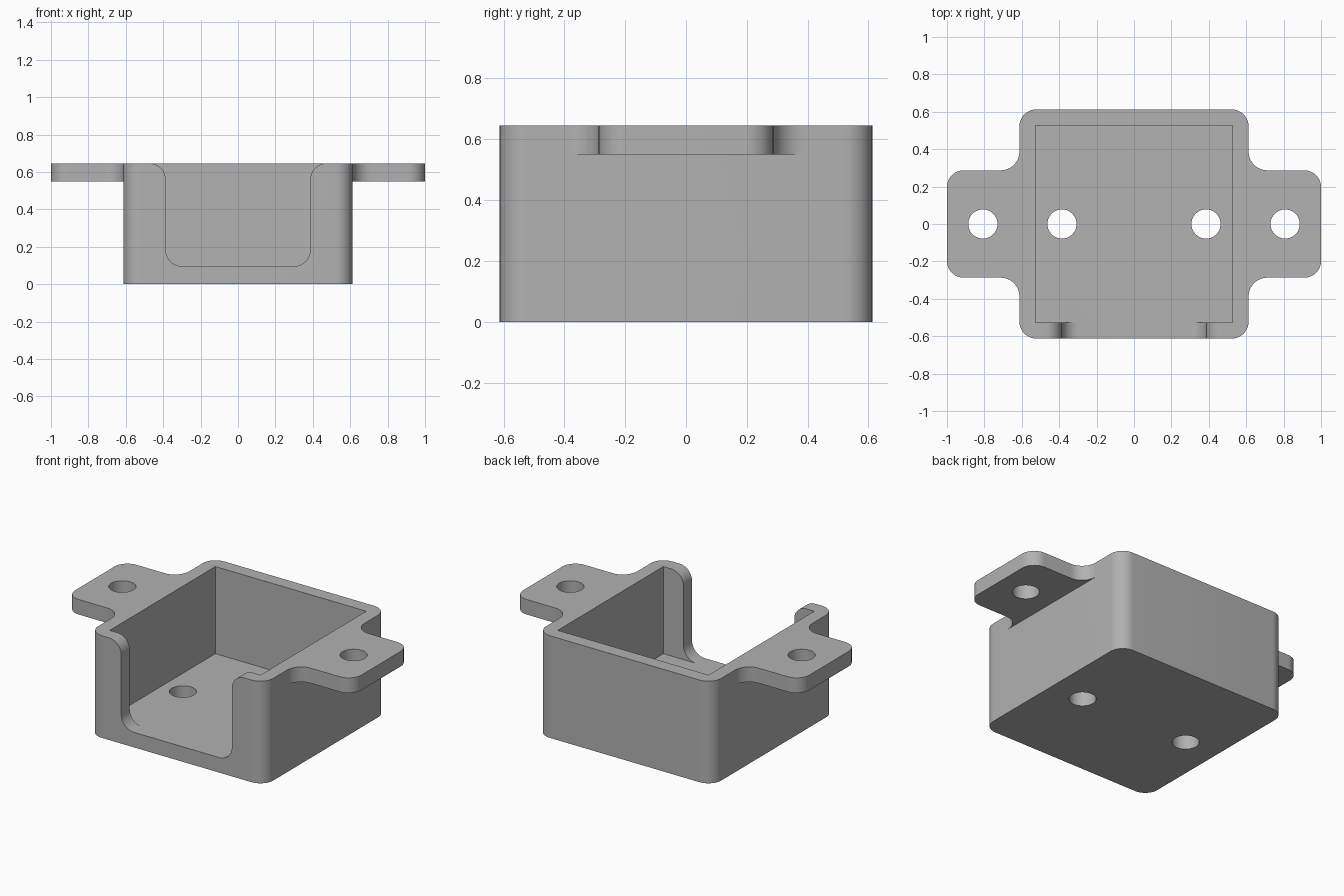
import bpy, bmesh, math
from mathutils import Vector

if "Cube" in bpy.data.objects:
    bpy.data.objects.remove(bpy.data.objects["Cube"])

TOP, FLOOR, HALF, INNER = 0.645, 0.095, 0.6125, 0.527

grey = bpy.data.materials.new("light grey")
grey.diffuse_color = (0.445, 0.445, 0.445, 1)
grey.use_nodes = True
grey.node_tree.nodes["Principled BSDF"].inputs["Base Color"].default_value = grey.diffuse_color


def rounded(points, steps=12):
    """Closed outline from (u, v, radius) corners, each filleted by its radius."""
    out = []
    for i, (u, v, r) in enumerate(points):
        p = Vector((u, v))
        a = (Vector(points[i - 1][:2]) - p).normalized()
        b = (Vector(points[(i + 1) % len(points)][:2]) - p).normalized()
        if r == 0:
            arc = [p]
        else:  # all filleted corners are right angles
            c = p + (a + b) * r
            angles = [k / steps * math.pi / 2 for k in range(steps + 1)]
            arc = [c - b * r * math.cos(t) - a * r * math.sin(t) for t in angles]
        out += [q for q in arc if not out or (q - out[-1]).length > 1e-4]
    return out


def prism(name, outline, lo, hi, axis="z"):
    """Extrude an outline along z, or an x-z outline along y."""
    bm = bmesh.new()
    place = (lambda q: (q.x, q.y, lo)) if axis == "z" else (lambda q: (q.x, lo, q.y))
    face = bm.faces.new([bm.verts.new(place(q)) for q in outline])
    moved = bmesh.ops.extrude_face_region(bm, geom=[face])["geom"]
    shift = Vector((0, 0, hi - lo)) if axis == "z" else Vector((0, hi - lo, 0))
    bmesh.ops.translate(bm, vec=shift, verts=[g for g in moved if isinstance(g, bmesh.types.BMVert)])
    bmesh.ops.recalc_face_normals(bm, faces=bm.faces)
    mesh = bpy.data.meshes.new(name)
    bm.to_mesh(mesh)
    bm.free()
    mesh.materials.append(grey)
    obj = bpy.data.objects.new(name, mesh)
    bpy.context.collection.objects.link(obj)
    return obj


def combine(target, tool, operation):
    """Apply a boolean and remove the tool."""
    bpy.context.view_layer.objects.active = target
    mod = target.modifiers.new(operation.lower(), "BOOLEAN")
    mod.operation, mod.object, mod.solver = operation, tool, "EXACT"
    bpy.ops.object.modifier_apply(modifier=mod.name)
    bpy.data.objects.remove(tool)


def square(h, r):
    return rounded([(-h, -h, r), (h, -h, r), (h, h, r), (-h, h, r)])


# Box with rounded upright corners
box = prism("open_box", square(HALF, 0.09), 0, TOP)

# Side mounting tabs, blended into the walls
W, R = 0.287, 0.1
tab = [(0.56, -W - R, 0), (HALF, -W - R, 0), (HALF, -W, R), (1, -W, 0.09),
       (1, W, 0.09), (HALF, W, R), (HALF, W + R, 0), (0.56, W + R, 0)]
for side in (1, -1):
    outline = rounded([(side * x, y, r) for x, y, r in tab])
    combine(box, prism("mounting_tab", outline, 0.55, TOP), "UNION")

# Square cavity
combine(box, prism("cavity_cutter", square(INNER, 0), FLOOR, 0.8), "DIFFERENCE")

# Front opening with rounded bottom corners and flared lips
half = [(0.472, 0.8, 0), (0.472, TOP, 0), (0.387, TOP, 0.085), (0.387, FLOOR, 0.09)]
opening = rounded(half + [(-x, z, r) for x, z, r in reversed(half)])
combine(box, prism("opening_cutter", opening, -0.8, -0.4, "y"), "DIFFERENCE")

# Screw holes in the tabs and the floor
for x in (-0.808, -0.385, 0.385, 0.808):
    circle = [Vector((x + 0.078 * math.cos(k * math.tau / 48), 0.078 * math.sin(k * math.tau / 48)))
              for k in range(48)]
    combine(box, prism("hole_cutter", circle, -0.2, 0.9), "DIFFERENCE")

# Smooth fillets and holes, crisp edges
bpy.ops.object.select_all(action="DESELECT")
box.select_set(True)
bpy.context.view_layer.objects.active = box
bpy.ops.object.shade_smooth_by_angle(angle=math.radians(30))
